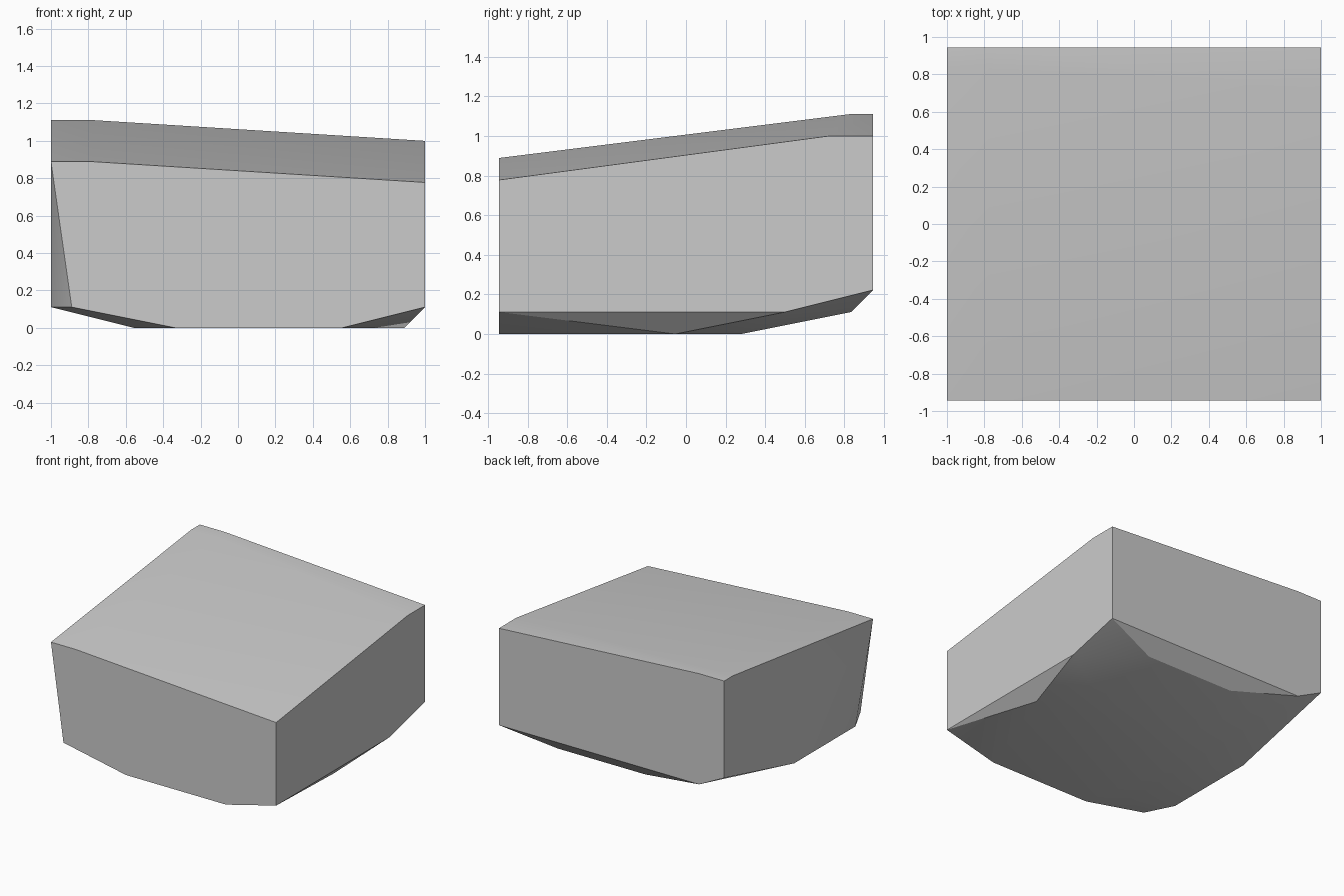
import bpy
import bmesh
from math import radians

if "Cube" in bpy.data.objects:
    bpy.data.objects.remove(bpy.data.objects["Cube"], do_unlink=True)

STEP = 1 / 9      # the corners sit on a regular lattice
HALF_DEPTH = 8.5

# Corner outlines in lattice steps: x from centre, y from the front, z from ground
top_rim = [(-9, 0, 8), (-7, 0, 8), (9, 0, 7), (9, 15, 9), (9, 17, 9),
           (-7, 17, 10), (-9, 17, 10), (-9, 16, 10), (-7, 16, 10)]
lower_rim = [(-8, 0, 1), (9, 0, 1), (9, 13, 1), (9, 17, 2), (-7, 17, 2),
             (-9, 17, 3), (-9, 9, 1), (-9, 2, 1)]
back_slope = [(5, 16, 1), (-2, 16, 1)]
underside = [(-3, 0, 0), (5, 0, 0), (8, 8, 0), (5, 11, 0), (-2, 11, 0),
             (-5, 8, 0), (-5, 2, 0)]


def make_material(name, colour):
    mat = bpy.data.materials.new(name)
    mat.use_nodes = True
    mat.diffuse_color = colour
    mat.node_tree.nodes["Principled BSDF"].inputs["Base Color"].default_value = colour
    return mat


def hull_object(name, corners, mat):
    """Wrap a convex faceted solid around the corners."""
    bm = bmesh.new()
    for x, y, z in corners:
        bm.verts.new((x * STEP, (y - HALF_DEPTH) * STEP, z * STEP))
    result = bmesh.ops.convex_hull(bm, input=bm.verts)
    spare = {v for key in ("geom_interior", "geom_unused") for v in result[key]
             if isinstance(v, bmesh.types.BMVert)}
    bmesh.ops.delete(bm, geom=list(spare), context='VERTS')
    # Merge the triangles of each flat side
    bmesh.ops.dissolve_limit(bm, angle_limit=radians(0.5),
                             verts=bm.verts, edges=bm.edges)
    bmesh.ops.recalc_face_normals(bm, faces=bm.faces)
    mesh = bpy.data.meshes.new(name)
    bm.to_mesh(mesh)
    bm.free()
    mesh.materials.append(mat)
    obj = bpy.data.objects.new(name, mesh)
    bpy.context.collection.objects.link(obj)
    return obj


# Stone block with a sloping top and a chamfered, rounded underside
grey = make_material("stone_grey", (0.6, 0.6, 0.6, 1))
block = hull_object("stone_block", top_rim + lower_rim + back_slope + underside, grey)

bpy.ops.object.select_all(action='DESELECT')
block.select_set(True)
bpy.context.view_layer.objects.active = block
bpy.ops.object.shade_smooth_by_angle(angle=radians(30))
